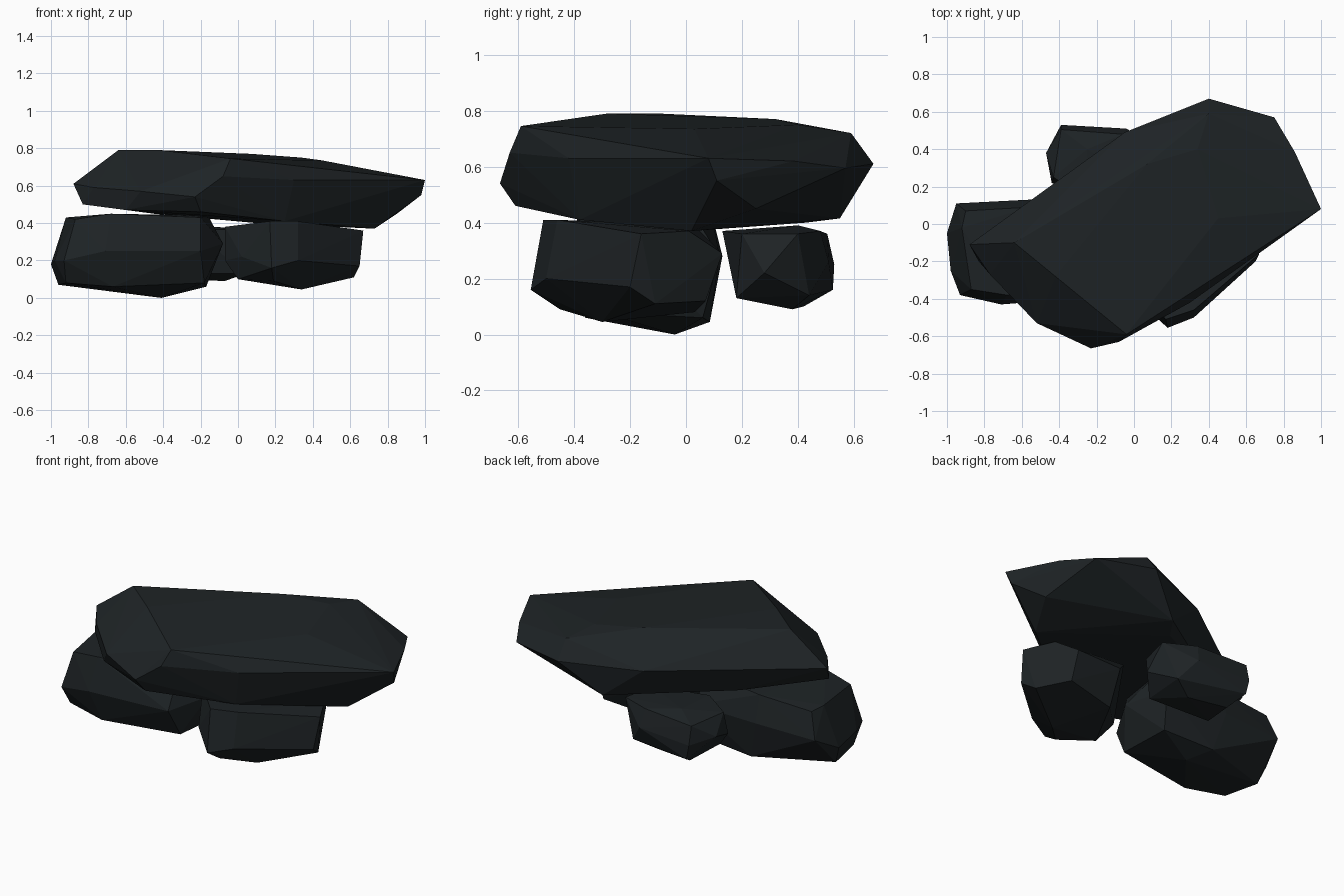
import bpy, bmesh, math

stone = bpy.data.materials.new("dark_stone")
stone.diffuse_color = (0.013, 0.017, 0.019, 1)


def rock(name, corners):
    """Faceted stone: the convex hull of a few corner points, flat shaded."""
    bm = bmesh.new()
    for p in corners:
        bm.verts.new(p)
    res = bmesh.ops.convex_hull(bm, input=bm.verts)
    loose = {g for g in res["geom_interior"] + res["geom_unused"]
             if isinstance(g, bmesh.types.BMVert)}
    bmesh.ops.delete(bm, geom=list(loose), context="VERTS")
    bmesh.ops.dissolve_limit(bm, angle_limit=math.radians(2),
                             verts=bm.verts, edges=bm.edges)
    bmesh.ops.recalc_face_normals(bm, faces=bm.faces)
    me = bpy.data.meshes.new(name)
    bm.to_mesh(me)
    bm.free()
    me.materials.append(stone)
    ob = bpy.data.objects.new(name, me)
    bpy.context.collection.objects.link(ob)
    return ob


# Large tilted slab resting on top
rock("top_slab", [
    # upper face
    (-0.64, -0.10, 0.79), (-0.42, -0.28, 0.79), (-0.04, -0.59, 0.745),
    (0.07, 0.32, 0.77), (0.34, 0.40, 0.75), (0.40, 0.59, 0.72),
    (0.45, 0.03, 0.735),
    # widest rim
    (-0.88, -0.11, 0.61), (-0.43, 0.22, 0.60), (-0.05, 0.49, 0.60),
    (0.40, 0.67, 0.61), (0.75, 0.57, 0.595), (0.86, 0.385, 0.62),
    (1.00, 0.08, 0.63), (0.98, 0.11, 0.55), (0.71, -0.12, 0.62),
    (0.50, -0.27, 0.61), (0.30, -0.42, 0.63), (-0.08, -0.63, 0.65),
    (-0.23, -0.665, 0.54), (-0.52, -0.53, 0.57), (-0.77, -0.27, 0.59),
    # underside
    (-0.83, -0.20, 0.50), (-0.60, -0.44, 0.47), (-0.20, -0.61, 0.46),
    (0.25, -0.38, 0.41), (0.73, 0.02, 0.37), (0.85, 0.25, 0.45),
    (0.18, 0.55, 0.415), (0.10, 0.43, 0.40), (-0.45, 0.12, 0.45),
])

# Long supporting stone on the left
rock("left_stone", [
    (-0.92, -0.02, 0.43), (-0.90, 0.07, 0.42), (-0.87, -0.35, 0.42),
    (-0.68, -0.38, 0.45), (-0.20, -0.30, 0.43), (-0.16, 0.02, 0.44),
    (-0.56, 0.09, 0.44),
    (-0.95, 0.11, 0.27), (-0.56, 0.13, 0.28), (-0.14, 0.12, 0.28),
    (-1.00, -0.05, 0.18), (-0.98, -0.25, 0.20), (-0.93, -0.38, 0.20),
    (-0.71, -0.43, 0.25), (-0.20, -0.39, 0.25), (-0.08, -0.17, 0.29),
    (-0.96, -0.08, 0.07), (-0.92, -0.31, 0.08), (-0.67, -0.36, 0.06),
    (-0.41, -0.04, 0.00), (-0.18, -0.30, 0.08), (-0.17, 0.06, 0.06),
    (-0.50, 0.085, 0.045),
])

# Blocky supporting stone at the front right
rock("right_stone", [
    (0.67, -0.16, 0.36), (0.17, -0.51, 0.41), (0.32, -0.46, 0.41),
    (-0.07, -0.24, 0.38), (0.10, 0.03, 0.39), (0.58, 0.01, 0.37),
    (0.51, 0.13, 0.29), (0.20, 0.12, 0.29),
    (0.18, -0.555, 0.16), (0.32, -0.50, 0.20), (0.65, -0.20, 0.17),
    (-0.07, -0.26, 0.20), (0.02, -0.41, 0.22),
    (0.62, -0.11, 0.11), (0.51, 0.07, 0.12), (0.34, -0.30, 0.045),
    (0.19, -0.45, 0.09), (0.00, -0.33, 0.10), (0.20, 0.03, 0.08),
])

# Small supporting stone at the back
rock("back_stone", [
    (-0.39, 0.505, 0.36), (-0.06, 0.48, 0.37), (-0.25, 0.40, 0.39),
    (-0.43, 0.25, 0.36), (-0.25, 0.13, 0.37), (0.08, 0.20, 0.36),
    (0.13, 0.40, 0.36),
    (-0.47, 0.38, 0.27), (-0.39, 0.53, 0.25), (-0.37, 0.525, 0.16),
    (-0.04, 0.51, 0.26), (0.14, 0.28, 0.22), (-0.44, 0.22, 0.22),
    (-0.37, 0.20, 0.13), (0.04, 0.18, 0.13), (-0.07, 0.38, 0.09),
    (-0.32, 0.42, 0.10), (0.05, 0.44, 0.14),
])
